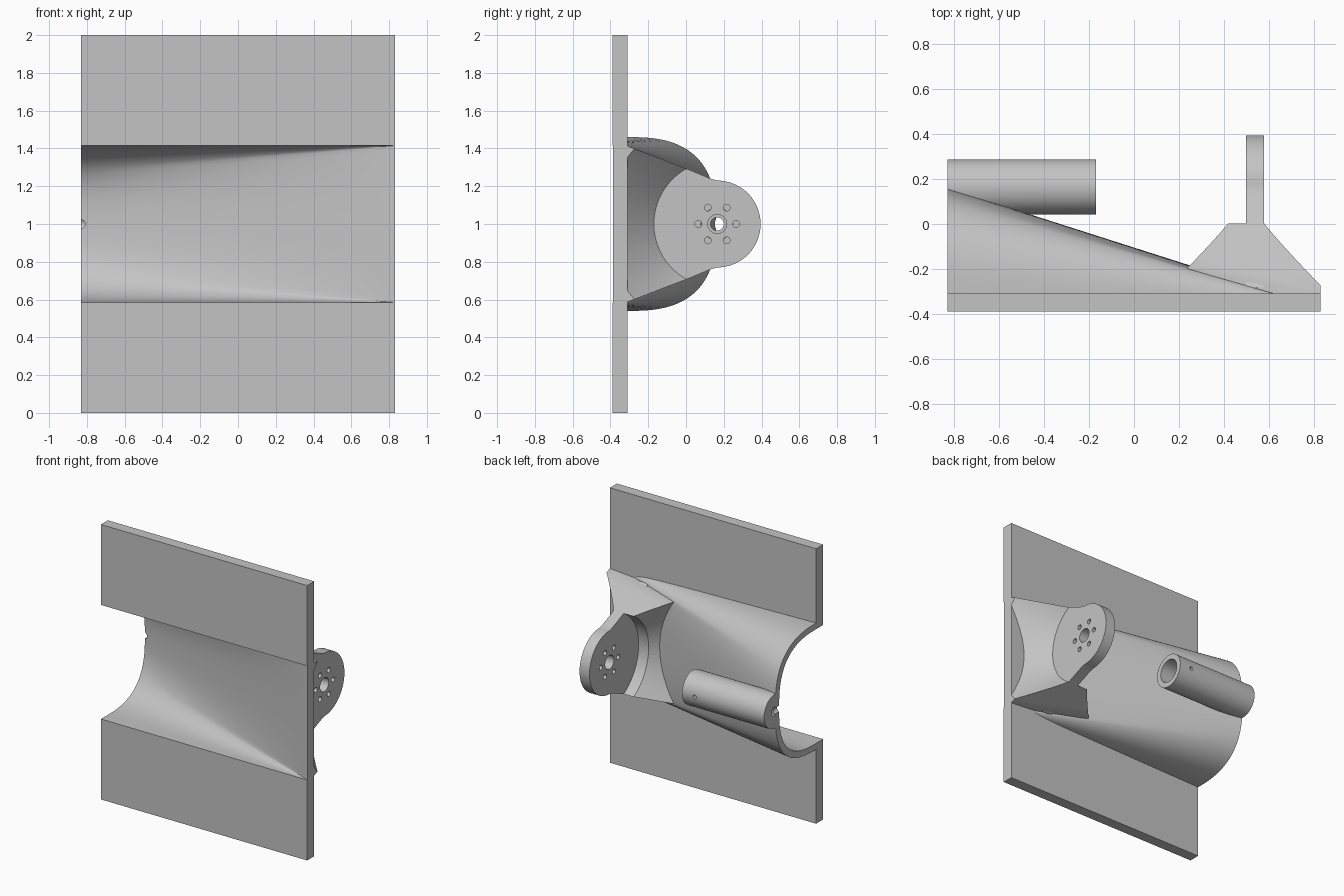
import bpy, bmesh
from math import sin, cos, pi, copysign

if "Cube" in bpy.data.objects:
    bpy.data.objects.remove(bpy.data.objects["Cube"])

grey = bpy.data.materials.new("light_grey")
grey.use_nodes = True
grey.diffuse_color = (0.55, 0.55, 0.55, 1)
grey.node_tree.nodes["Principled BSDF"].inputs["Base Color"].default_value = (0.55, 0.55, 0.55, 1)

MID = 1.0        # height of the centre line
AXIS_Y = 0.165   # depth of the shaft axis
HALF = 0.83      # half length of the plates


def loft(name, rings):
    """Closed solid through a list of equal rings of points."""
    bm = bmesh.new()
    rows = [[bm.verts.new(p) for p in ring] for ring in rings]
    n = len(rows[0])
    for a, b in zip(rows, rows[1:]):
        for i in range(n):
            j = (i + 1) % n
            bm.faces.new((a[i], a[j], b[j], b[i]))
    bm.faces.new(rows[0][::-1])
    bm.faces.new(rows[-1])
    bmesh.ops.remove_doubles(bm, verts=bm.verts, dist=0.0002)
    bmesh.ops.recalc_face_normals(bm, faces=bm.faces)
    mesh = bpy.data.meshes.new(name)
    bm.to_mesh(mesh)
    bm.free()
    obj = bpy.data.objects.new(name, mesh)
    bpy.context.collection.objects.link(obj)
    mesh.materials.append(grey)
    return obj


def prism(name, pts, axis, lo, hi):
    """Extrude a 2D outline along one axis."""
    place = {"x": lambda p, t: (t, p[0], p[1]),
             "y": lambda p, t: (p[0], t, p[1]),
             "z": lambda p, t: (p[0], p[1], t)}[axis]
    return loft(name, [[place(p, t) for p in pts] for t in (lo, hi)])


def circle(cx, cy, r, n=48):
    return [(cx + r * cos(2 * pi * i / n), cy + r * sin(2 * pi * i / n)) for i in range(n)]


def cut(obj, *cutters):
    for c in cutters:
        mod = obj.modifiers.new("cut", "BOOLEAN")
        mod.operation = "DIFFERENCE"
        mod.solver = "EXACT"
        mod.object = c
        bpy.context.view_layer.objects.active = obj
        bpy.ops.object.modifier_apply(modifier=mod.name)


def discard(*objs):
    for o in objs:
        bpy.data.objects.remove(o)


def smooth(obj, angle=0.5):
    bpy.ops.object.select_all(action="DESELECT")
    obj.select_set(True)
    bpy.context.view_layer.objects.active = obj
    bpy.ops.object.shade_smooth_by_angle(angle=angle)


# Flat plates above and below the channel
for name, lo, hi in (("lower_plate", 0, 0.585), ("upper_plate", 1.415, 2)):
    prism(name, [(-HALF, -0.39), (HALF, -0.39), (HALF, -0.31), (-HALF, -0.31)], "z", lo, hi)


# Channel shell: rounded arch fading to a flat strip
def arch(depth, width, end_y, end_w, t):
    def blend(y, z):
        flat_z = copysign(end_w * min(1, abs(z) / 0.28), z)
        return (2 * HALF * t - HALF, y + (end_y - y) * t, MID + z + (flat_z - z) * t)
    pts = []
    steps = 56
    for i in range(steps + 1):
        a = pi * i / steps - pi / 2
        c, s = max(cos(a), 0), sin(a)
        pts.append(blend(-0.31 + depth * c ** (2 / 2.7),
                         copysign(width * abs(s) ** (2 / 2.7), s)))
    root = [(pts[0][0], -0.389, MID + sgn * (width + (end_w - width) * t)) for sgn in (-1, 1)]
    return [root[0]] + pts + [root[1]]


ROWS = 24
shell = loft("channel_shell", [
    arch(0.47, 0.46, -0.37, 0.425, i / ROWS) + arch(0.425, 0.415, -0.386, 0.415, i / ROWS)[::-1]
    for i in range(ROWS + 1)])

# Shaft tube behind the channel, trimmed to the channel's inner surface
tube = prism("shaft_tube", circle(AXIS_Y, MID, 0.123, 64), "x", -HALF, -0.17)
below = prism("tube_trim", [(-1, 0.185), (0.2, -0.176), (0.2, -0.6), (-1, -0.6)], "z", 0.5, 1.5)
bore = prism("tube_bore", circle(AXIS_Y, MID, 0.085), "x", -0.6, 0)
shaft_hole = prism("shaft_hole", circle(AXIS_Y, MID, 0.035, 32), "x", -1, -0.55)
notch = prism("edge_notch", circle(-HALF, MID, 0.022, 24), "y", 0, 0.17)
screw = prism("tube_screw_hole", circle(-0.27, MID, 0.014, 16), "y", AXIS_Y, 0.4)
cut(tube, below, bore, shaft_hole, screw, notch)
cut(shell, notch)
discard(below, bore, shaft_hole, notch, screw)
smooth(tube)
smooth(shell)


# Motor bracket: sloped block with a flared round clearance
def block_ring(x):
    base = -0.384 + 0.301 * (HALF - x)
    half = lambda y: 0.415 - 0.39 * (y + 0.31)
    w = min(half(base), 0.413)
    side = [(base, w), (max(-0.31, base + 0.01), min(half(base + 0.01), 0.413)), (0.05, half(0.05))]
    return [(x, y, MID + z) for y, z in side] + [(x, y, MID - z) for y, z in side[::-1]]


bracket = loft("bracket_base", [block_ring(x) for x in (0.15, HALF)])
flare = loft("flare_cutter", [
    [(x, y, z) for y, z in circle(AXIS_Y, MID, r, 96)]
    for x, r in ((0.05, 0.705), (0.42, 0.335), (0.58, 0.335), (0.88, 0.643))])
cut(bracket, flare)
discard(flare)
smooth(bracket)

# Flat floor under the flare
prism("bracket_floor", [(HALF, -0.384), (HALF, -0.31), (0.59, -0.31)], "z", 0.585, 1.415)

# Round motor plate with a shaft hole and six screw holes
tip = [(AXIS_Y + 0.23 * sin(a), MID + 0.23 * cos(a))
       for a in [pi * i / 48 for i in range(49)]]
plate = prism("motor_plate", [(-0.285, 1.4), (0.01, 1.29), (0.13, 1.24)] + tip
              + [(0.13, 0.76), (0.01, 0.71), (-0.285, 0.6)], "x", 0.5, 0.58)
holes = [prism("hole", circle(AXIS_Y, MID, 0.05), "x", 0.4, 0.7)]
for k in range(6):
    a = k * pi / 3
    holes.append(prism("hole", circle(AXIS_Y + 0.1 * cos(a), MID + 0.1 * sin(a), 0.018, 20),
                       "x", 0.4, 0.7))
cut(plate, *holes)
discard(*holes)
smooth(plate)
